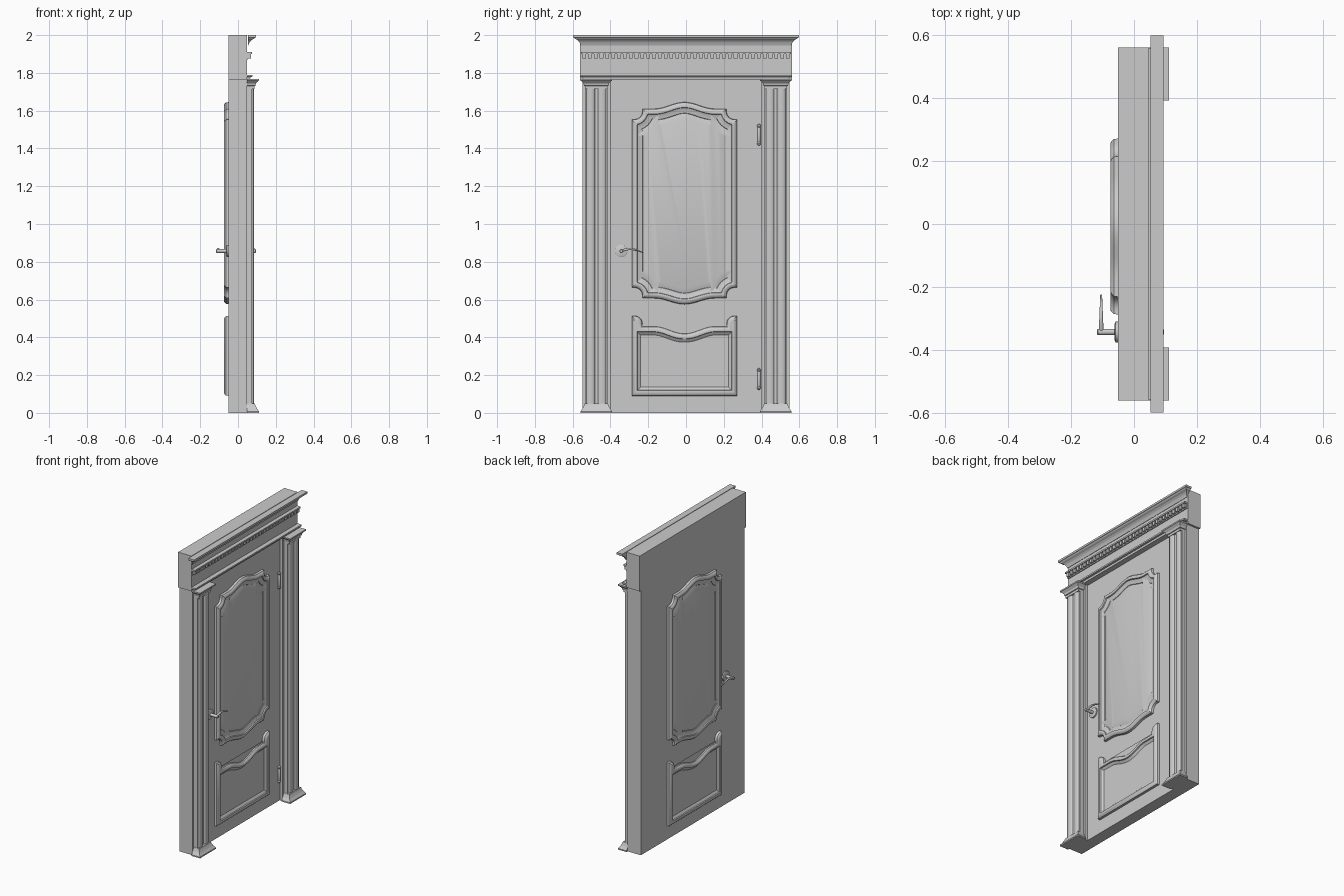
import bpy, bmesh, math
from mathutils import Vector

cube = bpy.data.objects.get("Cube")
if cube:
    bpy.data.objects.remove(cube)

grey = bpy.data.materials.new("plain_grey")
grey.use_nodes = True
colour = (0.6, 0.6, 0.6, 1)
grey.diffuse_color = colour
grey.node_tree.nodes["Principled BSDF"].inputs["Base Color"].default_value = colour

BACK, LEAF, FRONT = -0.05, 0.028, 0.048    # main planes along x


def finish(name, bm, smooth=False):
    bmesh.ops.recalc_face_normals(bm, faces=bm.faces)
    mesh = bpy.data.meshes.new(name)
    bm.to_mesh(mesh)
    bm.free()
    mesh.materials.append(grey)
    obj = bpy.data.objects.new(name, mesh)
    bpy.context.collection.objects.link(obj)
    if smooth:
        bpy.ops.object.select_all(action='DESELECT')
        obj.select_set(True)
        bpy.context.view_layer.objects.active = obj
        bpy.ops.object.shade_smooth_by_angle(angle=math.radians(35))
    return obj


def loft(name, rings, smooth=False):
    """Skin a closed solid through rings of equal point count."""
    bm = bmesh.new()
    loops = [[bm.verts.new(p) for p in ring] for ring in rings]
    n = len(loops[0])
    for a, b in zip(loops, loops[1:]):
        for i in range(n):
            j = (i + 1) % n
            bm.faces.new((a[i], a[j], b[j], b[i]))
    bm.faces.new(loops[0])
    bm.faces.new(loops[-1])
    return finish(name, bm, smooth)


def rect(x0, x1, y0, y1, z):
    return [(x0, y0, z), (x1, y0, z), (x1, y1, z), (x0, y1, z)]


def box(name, x0, x1, y0, y1, z0, z1):
    return loft(name, [rect(x0, x1, y0, y1, z) for z in (z0, z1)])


def flared(name, x0, x1, yc, half, profile):
    """Moulding that grows outwards on three sides: profile of (z, offset)."""
    loft(name, [rect(x0, x1 + o, yc - half - o, yc + half + o, z) for z, o in profile])


def tube(name, path, radii, sides=20):
    """Round bar along a path of points."""
    path = [Vector(p) for p in path]
    axis = (path[-1] - path[0]).normalized()
    u = axis.orthogonal().normalized()
    v = axis.cross(u)
    angles = [2 * math.pi * i / sides for i in range(sides)]
    loft(name, [[p + r * (math.cos(a) * u + math.sin(a) * v) for a in angles]
                for p, r in zip(path, radii)], True)


def inset(points, d):
    """Mitred inward offset of a counter-clockwise outline."""
    result = []
    for i, p in enumerate(points):
        e1 = (p - points[i - 1]).normalized()
        e2 = (points[(i + 1) % len(points)] - p).normalized()
        n1, n2 = Vector((-e1.y, e1.x)), Vector((-e2.y, e2.x))
        result.append(p + (n1 + n2) * d / (1 + n1.dot(n2)))
    return result


def crest(yc, half, z, rise, sign):
    """Half outline, right to left: scooped corners and a waved middle."""
    a, lip = 0.056, 0.014
    r = a - lip
    right = [(half, -a)]
    for i in range(9):
        t = math.pi / 2 * i / 8
        right.append((half - lip - r * math.sin(t), -lip - r * math.cos(t)))
    right.append((half - a, 0))
    wave = [(0.16 * (1 - i / 12), rise * (0.5 - 0.5 * math.cos(math.pi * i / 12)))
            for i in range(25)]
    left = [(-y, h) for y, h in reversed(right)]
    return [Vector((yc + y, z + sign * h)) for y, h in right + wave + left]


def panel(name, outline, profile):
    for side, x0, s in (("front", LEAF, 1), ("back", BACK, -1)):
        rings = [[(x0 + s * h, p.x, p.y) for p in inset(outline, d)] for d, h in profile]
        loft(side + "_" + name, rings, True)


# Door leaf and surrounding frame
box("door_leaf", BACK, LEAF, -0.4, 0.4, 0, 1.77)
for side, s in (("right", -1), ("left", 1)):
    lo, hi = sorted((s * 0.4, s * 0.547))
    box(side + "_post", BACK, FRONT, lo, hi, 0, 1.78)
box("lintel", BACK, FRONT, -0.56, 0.56, 1.765, 2)

# Pilasters with two rounded reeds, a flared base and a flared capital
for side, s in (("right", -1), ("left", 1)):
    yc = s * 0.475
    section = [(FRONT, -0.06), (0.074, -0.06)]
    for centre in (-0.03, 0.03):
        for i in range(11):
            t = math.pi * i / 10
            section.append((0.074 + 0.011 * math.sin(t), centre - 0.022 * math.cos(t)))
    section += [(0.074, 0.06), (FRONT, 0.06)]
    loft(side + "_pilaster", [[(x, yc + y, z) for x, y in section] for z in (0.02, 1.75)], True)
    flared(side + "_base", FRONT, 0.085, yc, 0.058,
           [(0, 0.026), (0.008, 0.026), (0.025, 0.014), (0.04, 0.007), (0.05, 0.004)])
    flared(side + "_capital", FRONT, 0.085, yc, 0.058,
           [(1.715, 0.002), (1.73, 0.002), (1.732, 0.007), (1.745, 0.01),
            (1.757, 0.022), (1.759, 0.026), (1.768, 0.026)])

# Cornice: lower band, dentil course and crown
flared("lower_band", FRONT - 0.01, FRONT, 0, 0.53,
       [(1.765, 0.016), (1.778, 0.018), (1.78, 0.03), (1.79, 0.03)])
box("dentil_band", FRONT, 0.073, -0.557, 0.557, 1.9, 1.91)
box("dentil_backing", FRONT, 0.054, -0.555, 0.555, 1.87, 1.9)
count = 36
pitch = 1.11 / count
for i in range(count):
    y = -0.555 + pitch * (i + 0.5)
    box("dentil", FRONT, 0.068, y - pitch * 0.31, y + pitch * 0.31, 1.876, 1.902)
flared("crown", FRONT + 0.004, 0.054, 0, 0.557,
       [(1.945, 0), (1.955, 0.004), (1.965, 0.009), (1.974, 0.018),
        (1.98, 0.03), (1.985, 0.034), (1.987, 0.04), (2, 0.04)])

# Moulded panels on both faces
yc, half = -0.008, 0.279
upper = (crest(yc, half, 1.61, 0.035, 1)
         + list(reversed(crest(yc, half, 0.607, 0.032, -1))))
panel("upper_panel", upper,
      [(0, 0), (0.002, 0.014), (0.01, 0.022), (0.02, 0.025), (0.028, 0.023),
       (0.03, 0.016), (0.042, 0.011), (0.058, 0.009), (0.06, 0.006), (0.085, 0.014)])
lower = crest(yc, half, 0.458, 0.038, -1)
lower += [Vector((yc - half, 0.09)), Vector((yc + half, 0.09))]
panel("lower_panel", lower,
      [(0, 0), (0.002, 0.014), (0.01, 0.022), (0.02, 0.025), (0.028, 0.023),
       (0.03, 0.016), (0.044, 0.008), (0.046, 0.006)])

# Lever handles on both faces
hy, hz = -0.342, 0.857
for side, x0, s in (("front", LEAF, 1), ("back", BACK, -1)):
    def out(d):
        return x0 + s * d
    tube(side + "_handle_rose", [(out(d), hy, hz) for d in (0, 0.008, 0.011)],
         [0.033, 0.033, 0.027], 32)
    tube(side + "_handle_spindle", [(out(d), hy, hz) for d in (0, 0.064, 0.067)],
         [0.01, 0.01, 0.007])
    steps = [i / 10 for i in range(11)]
    tube(side + "_handle_lever",
         [(out(0.054), hy + 0.118 * t, hz + 0.011 * math.sin(t * 4.0)) for t in steps],
         [0.008 - 0.005 * t for t in steps], 12)

# Hinge knuckles with rounded tips
for name, z0, z1 in (("upper_hinge", 1.415, 1.53), ("lower_hinge", 0.122, 0.237)):
    knob = [(0, 0.002), (0.004, 0.008), (0.011, 0.01), (0.018, 0.007), (0.02, 0.008)]
    rings = [(z0 + d, r) for d, r in knob] + [(z1 - d, r) for d, r in reversed(knob)]
    tube(name, [(LEAF + 0.006, 0.386, z) for z, r in rings], [r for z, r in rings], 16)
